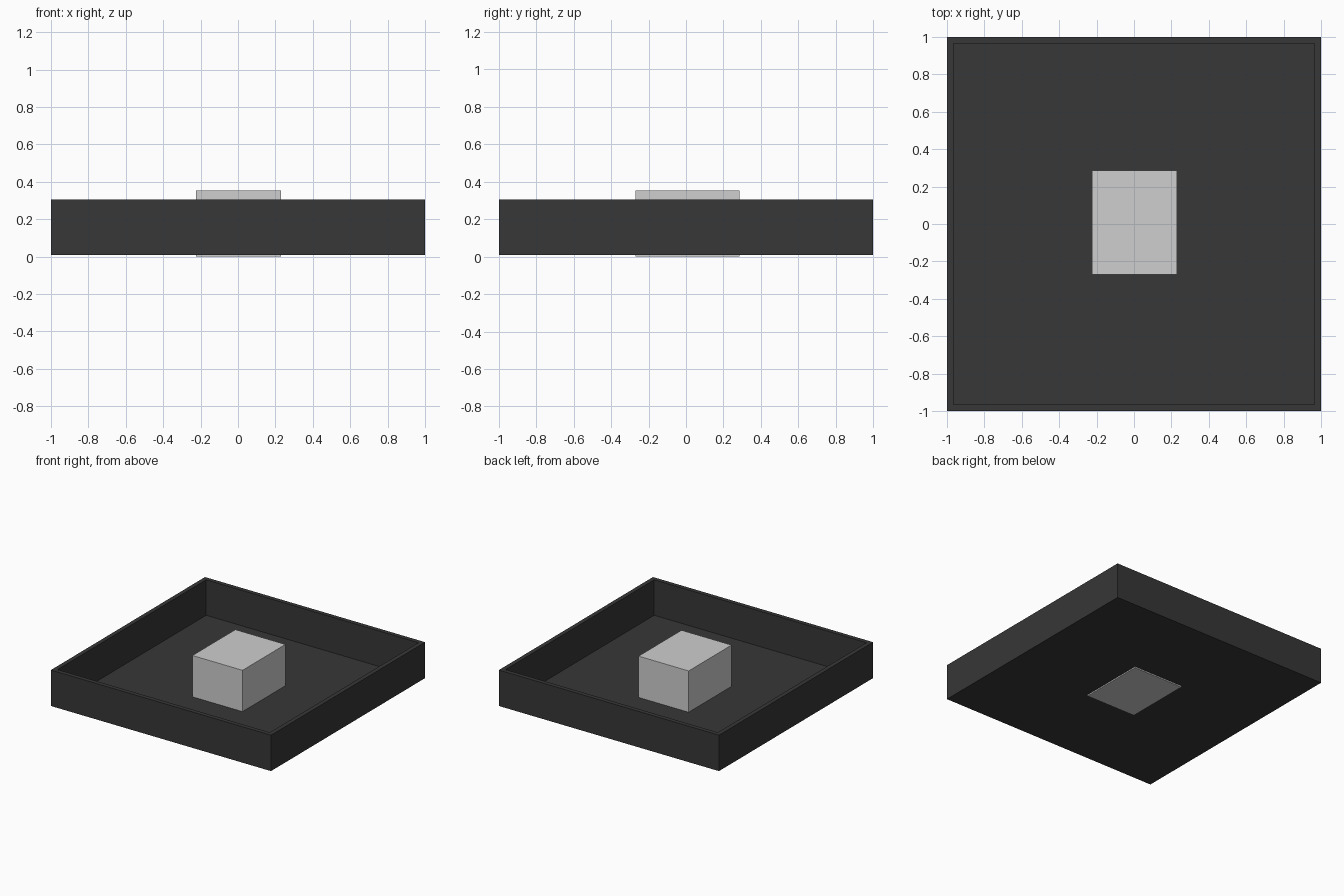
import bpy, bmesh

if "Cube" in bpy.data.objects:
    bpy.data.objects.remove(bpy.data.objects["Cube"])

def material(name, v):
    m = bpy.data.materials.new(name)
    m.diffuse_color = (v, v, v, 1)
    m.use_nodes = True
    m.node_tree.nodes["Principled BSDF"].inputs["Base Color"].default_value = m.diffuse_color
    return m

dark = material("charcoal", 0.038)
light = material("light grey", 0.62)

def box(name, lo, hi, mat):
    """Axis-aligned box between two corners."""
    bm = bmesh.new()
    bmesh.ops.create_cube(bm, size=1)
    for v in bm.verts:
        v.co = [lo[i] + (v.co[i] + 0.5) * (hi[i] - lo[i]) for i in range(3)]
    me = bpy.data.meshes.new(name)
    bm.to_mesh(me)
    bm.free()
    me.materials.append(mat)
    ob = bpy.data.objects.new(name, me)
    bpy.context.collection.objects.link(ob)
    return ob

# Open tray: block whose top is inset for the rim, then pushed down to a thin floor
BOTTOM, TOP, WALL, FLOOR = 0.01, 0.305, 0.05, 0.004
tray = box("tray", (-1, -1, BOTTOM), (1, 1, TOP), dark)
bm = bmesh.new()
bm.from_mesh(tray.data)
bm.normal_update()
top = max(bm.faces, key=lambda f: f.calc_center_median().z)
bmesh.ops.inset_region(bm, faces=[top], thickness=WALL)
well = bmesh.ops.extrude_face_region(bm, geom=[top])
bmesh.ops.delete(bm, geom=[top], context='FACES')
for v in (g for g in well["geom"] if isinstance(g, bmesh.types.BMVert)):
    v.co.z = BOTTOM + FLOOR
bmesh.ops.recalc_face_normals(bm, faces=bm.faces)
bm.to_mesh(tray.data)
bm.free()

# Block in the middle, reaching just through the tray floor
box("centre_block", (-0.225, -0.27, 0), (0.23, 0.287, 0.353), light)
